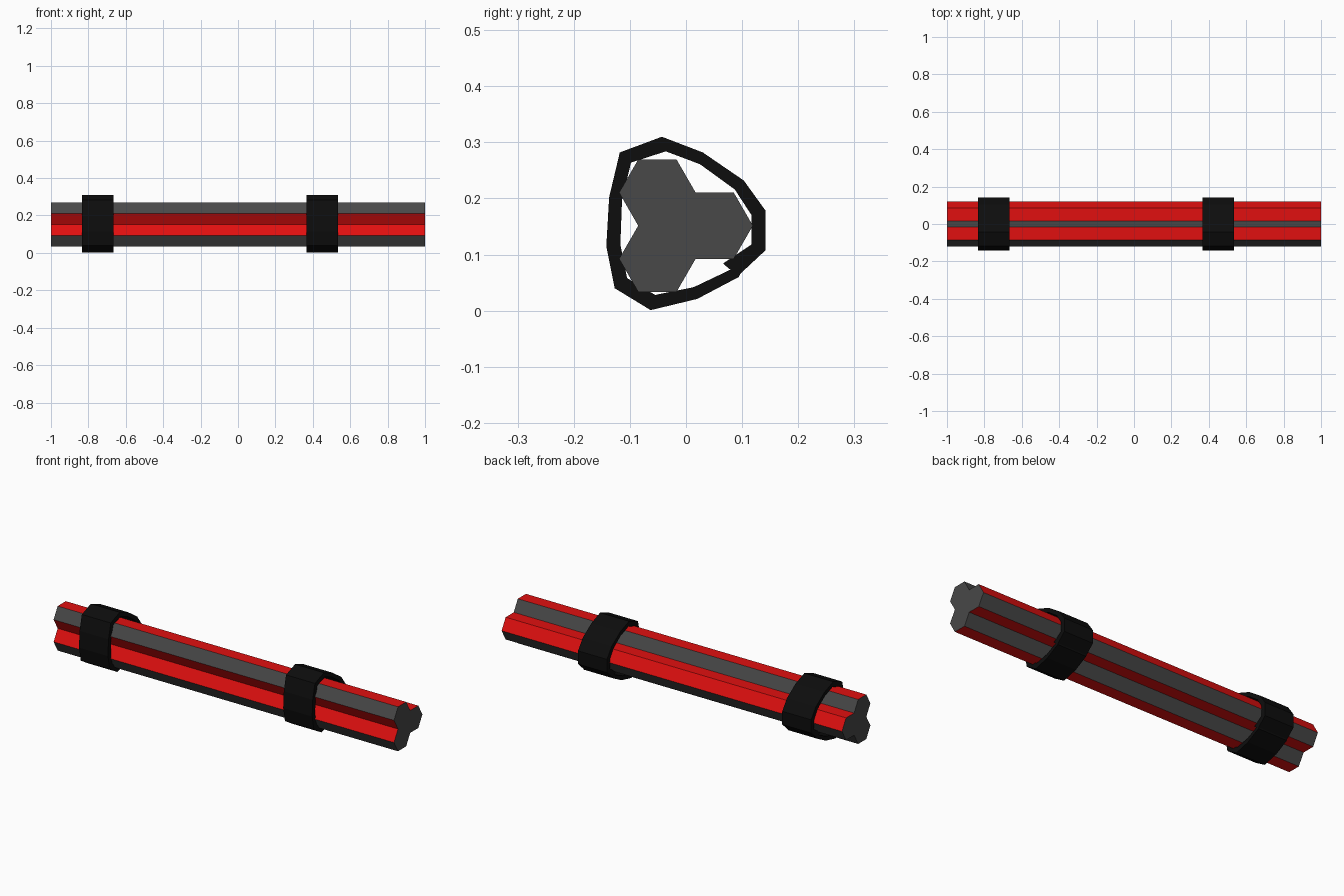
import bpy, bmesh, math

if "Cube" in bpy.data.objects:
    bpy.data.objects.remove(bpy.data.objects["Cube"])


def material(name, rgb):
    m = bpy.data.materials.new(name)
    m.diffuse_color = (*rgb, 1)
    m.use_nodes = True
    m.node_tree.nodes["Principled BSDF"].inputs["Base Color"].default_value = m.diffuse_color
    return m


GREY = material("dark_grey", (0.065, 0.065, 0.065))
RED = material("red", (0.75, 0.005, 0.005))
BLACK = material("black", (0.004, 0.004, 0.004))


def finish(name, bm, mats):
    bmesh.ops.recalc_face_normals(bm, faces=bm.faces)
    mesh = bpy.data.meshes.new(name)
    bm.to_mesh(mesh)
    bm.free()
    for m in mats:
        mesh.materials.append(m)
    obj = bpy.data.objects.new(name, mesh)
    bpy.context.collection.objects.link(obj)
    return obj


def hex_stick(name, y, z, red_sides, r=0.0682):
    """Hexagonal bar along x; sides count from upper right, anticlockwise."""
    bm = bmesh.new()
    ends = []
    for x in (-1, 1):
        ends.append([bm.verts.new((x, y + r * math.cos(i * math.pi / 3),
                                   z + r * math.sin(i * math.pi / 3))) for i in range(6)])
        bm.faces.new(ends[-1])
    a, b = ends
    for i in range(6):
        j = (i + 1) % 6
        f = bm.faces.new((a[i], a[j], b[j], b[i]))
        f.material_index = int(i in red_sides)
    return finish(name, bm, (GREY, RED))


# Three nested sticks with painted sides
hex_stick("upper_stick", -0.051, 0.2105, {1, 3, 5})
hex_stick("lower_stick", -0.051, 0.0925, {0, 2, 4})
hex_stick("rear_stick", 0.051, 0.1515, {0, 1, 4})

# Strap cross-section (y, z): outer and inner outlines, with the loose end tucked inside
OUTER = [(-.043, .310), (.030, .282), (.103, .232), (.142, .178), (.142, .108),
         (.097, .066), (.094, .060), (.020, .021), (-.063, .001), (-.127, .040),
         (-.142, .115), (-.137, .202), (-.118, .282)]
INNER = [(-.036, .284), (.025, .261), (.087, .216), (.117, .170), (.117, .118),
         (.066, .084), (.079, .073), (.014, .042), (-.055, .028), (-.105, .058),
         (-.117, .118), (-.114, .198), (-.098, .264)]


def strap(name, x, width=0.17):
    bm = bmesh.new()
    loops = [[bm.verts.new((x + s * width / 2, y, z)) for y, z in pts]
             for s, pts in ((-1, OUTER), (1, OUTER), (1, INNER), (-1, INNER))]
    n = len(OUTER)
    for k in range(4):
        a, b = loops[k], loops[(k + 1) % 4]
        for i in range(n):
            j = (i + 1) % n
            bm.faces.new((a[i], a[j], b[j], b[i]))
    return finish(name, bm, (BLACK,))


strap("left_strap", -0.75)
strap("right_strap", 0.45)
